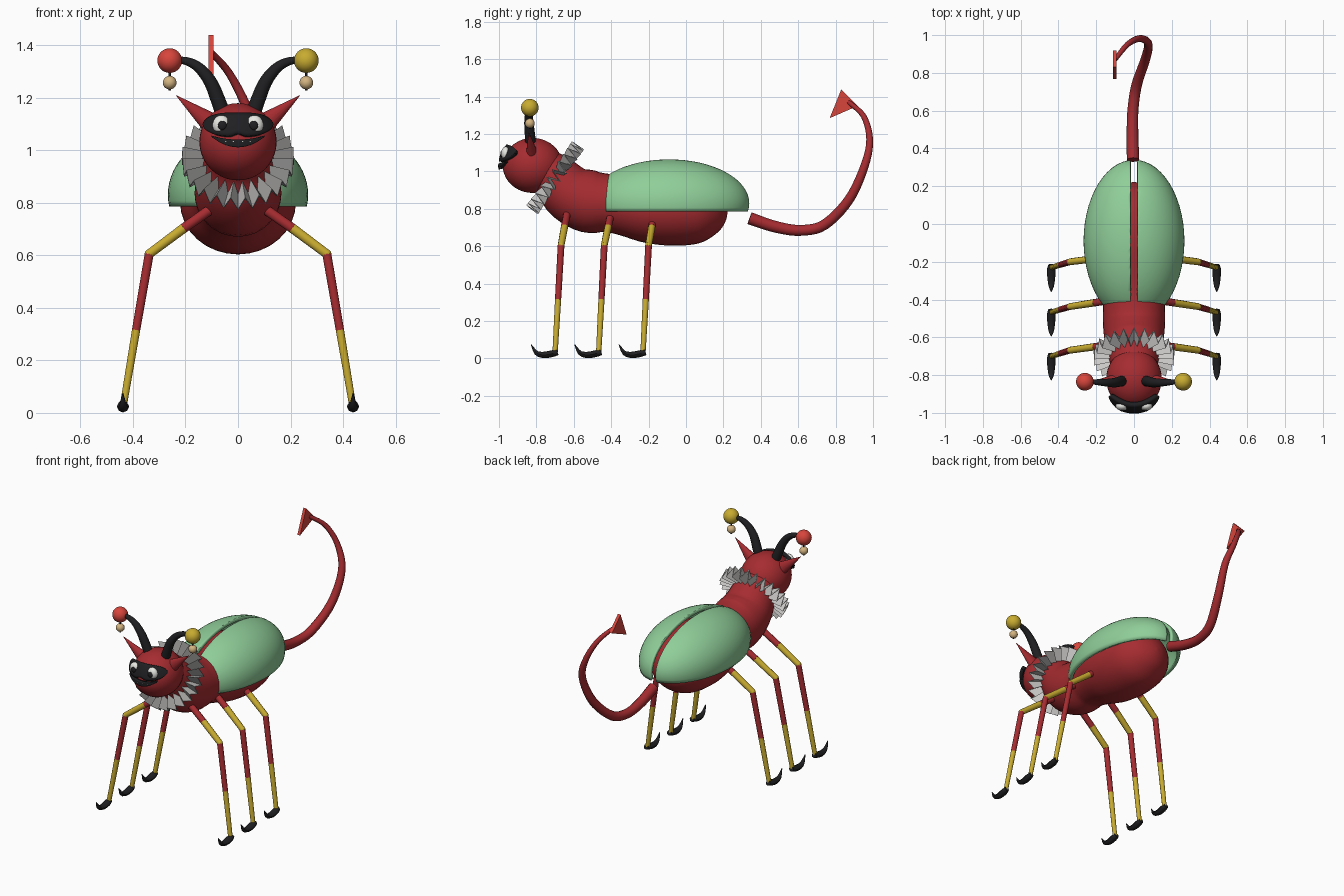
import bpy, bmesh, math
from mathutils import Vector, Matrix

if "Cube" in bpy.data.objects:
    bpy.data.objects.remove(bpy.data.objects["Cube"])


def material(name, r, g, b):
    m = bpy.data.materials.new(name)
    m.diffuse_color = (r, g, b, 1)
    m.use_nodes = True
    m.node_tree.nodes["Principled BSDF"].inputs["Base Color"].default_value = m.diffuse_color
    return m


RED = material("deep red", 0.38, 0.025, 0.03)
CORAL = material("coral red", 0.68, 0.06, 0.045)
GREEN = material("leaf green", 0.28, 0.62, 0.32)
YELLOW = material("mustard yellow", 0.58, 0.41, 0.03)
BLACK = material("soft black", 0.014, 0.014, 0.016)
CLOTH = material("ruff grey", 0.62, 0.61, 0.60)
WHITE = material("white", 0.85, 0.85, 0.82)
TAN = material("tan", 0.66, 0.46, 0.22)


def add(name, verts, faces, mat, angle=35):
    me = bpy.data.meshes.new(name)
    me.from_pydata(verts, [], faces)
    bm = bmesh.new()
    bm.from_mesh(me)
    bmesh.ops.recalc_face_normals(bm, faces=bm.faces)
    bm.to_mesh(me)
    bm.free()
    return link(name, me, mat, angle)


def link(name, me, mat, angle):
    ob = bpy.data.objects.new(name, me)
    bpy.context.collection.objects.link(ob)
    me.materials.append(mat)
    if angle:
        bpy.ops.object.select_all(action='DESELECT')
        ob.select_set(True)
        bpy.context.view_layer.objects.active = ob
        bpy.ops.object.shade_smooth_by_angle(angle=math.radians(angle))
    return ob


def ball(name, c, r, mat, seg=32):
    """Ellipsoid with centre c and radii r."""
    bm = bmesh.new()
    bmesh.ops.create_uvsphere(bm, u_segments=seg, v_segments=seg // 2, radius=1,
                              matrix=Matrix.LocRotScale(Vector(c), None, Vector(r)))
    me = bpy.data.meshes.new(name)
    bm.to_mesh(me)
    bm.free()
    return link(name, me, mat, 60)


def loft(name, pts, mat, sides=12, steps=1, ref=(1, 0, 0), angle=50):
    """Tube through (x, y, z, radius along ref, other radius) stations."""
    path = []
    for i in range(len(pts) - 1):
        p0, p1, p2, p3 = [Vector(pts[min(max(k, 0), len(pts) - 1)])
                          for k in (i - 1, i, i + 1, i + 2)]
        for s in range(steps):
            t = s / steps
            if steps == 1:
                path.append(p1)
            else:
                path.append(0.5 * (2 * p1 + (p2 - p0) * t + (2 * p0 - 5 * p1 + 4 * p2 - p3) * t * t
                                   + (3 * p1 - p0 - 3 * p2 + p3) * t ** 3))
    path.append(Vector(pts[-1]))
    pos = [Vector(p[:3]) for p in path]
    verts, n = [], len(path)
    for i, p in enumerate(path):
        tan = (pos[min(i + 1, n - 1)] - pos[max(i - 1, 0)]).normalized()
        u = Vector(ref)
        u = (u - tan * u.dot(tan)).normalized()
        v = tan.cross(u)
        for k in range(sides):
            a = 2 * math.pi * k / sides
            verts.append(pos[i] + u * (math.cos(a) * p[3]) + v * (math.sin(a) * p[4]))
    faces = [(i * sides + k, i * sides + (k + 1) % sides,
              (i + 1) * sides + (k + 1) % sides, (i + 1) * sides + k)
             for i in range(n - 1) for k in range(sides)]
    faces += [tuple(range(sides)), tuple(range((n - 1) * sides, n * sides))]
    return add(name, verts, faces, mat, angle)


def solidify(ob, thickness, offset):
    m = ob.modifiers.new("thickness", 'SOLIDIFY')
    m.thickness, m.offset = thickness, offset


# Neck, thorax and abdomen
loft("body", [(0, y, z, a, b) for y, z, a, b in (
    (-0.79, 1.03, 0.11, 0.11), (-0.70, 0.965, 0.135, 0.13), (-0.62, 0.885, 0.155, 0.155),
    (-0.52, 0.84, 0.165, 0.168), (-0.42, 0.832, 0.165, 0.155), (-0.33, 0.82, 0.178, 0.163),
    (-0.20, 0.805, 0.21, 0.188), (-0.06, 0.80, 0.22, 0.197), (0.08, 0.79, 0.195, 0.175),
    (0.17, 0.785, 0.13, 0.115), (0.21, 0.784, 0.06, 0.055), (0.222, 0.784, 0.005, 0.005))],
    RED, 32, 4)

# Head
ball("head", (0, -0.82, 1.032), (0.147, 0.16, 0.147), RED, 40)


# Mask and mouth: curved strips wrapped over the face
def face_y(x, z):
    return -0.82 - 0.173 * math.sqrt(max(0, 1 - (x / 0.165) ** 2 - ((z - 1.03) / 0.165) ** 2))


def strip(name, half, top, bottom, mat, thick):
    cols, rows, verts = 33, 7, []
    for i in range(cols):
        u = math.sin((i / (cols - 1) * 2 - 1) * math.pi / 2)
        for j in range(rows):
            z = bottom(u) + (top(u) - bottom(u)) * j / (rows - 1)
            verts.append((u * half, face_y(u * half, z), z))
    faces = [(i * rows + j, (i + 1) * rows + j, (i + 1) * rows + j + 1, i * rows + j + 1)
             for i in range(cols - 1) for j in range(rows - 1)]
    ob = add(name, verts, faces, mat, 60)
    solidify(ob, thick, 0)


def lobe(u):
    return 0.045 * math.sqrt(max(0.0004, 1 - abs(u) ** 3))


strip("mask", 0.126, lambda u: 1.092 + lobe(u),
      lambda u: 1.096 - lobe(u) + 0.012 * max(0, 1 - abs(u) * 4), BLACK, 0.022)
strip("mouth", 0.095, lambda u: 1.04 + 0.014 * u * u,
      lambda u: 1.012 + 0.038 * u * u, BLACK, 0.022)
for x in (-0.045, -0.017, 0.017, 0.045):
    y = face_y(x, 1.03) - 0.006
    loft("tooth", [(x, y, 1.034, 0.007, 0.006), (x, y, 1.014, 0.001, 0.001)], WHITE, 8)


# Flat pleated ruff around the neck
PLEATS = 24
axis = Vector((0, -0.81, 0.58))
up = Vector((0, 0.58, 0.81))
verts = []
for k in range(PLEATS * 2):
    a = math.pi * k / PLEATS
    side = 1 if k % 2 else -1
    for r, amp in ((0.12, 0.022), (0.213, 0.036)):
        verts.append(Vector((0, -0.70, 0.967)) + r * (Vector((1, 0, 0)) * math.cos(a) + up * math.sin(a))
                     + axis * side * amp)
N = PLEATS * 4
ruff = add("ruff", verts, [(i, i + 1, (i + 3) % N, (i + 2) % N) for i in range(0, N, 2)], CLOTH, 0)
solidify(ruff, 0.008, 0)

# Tail and flat arrow tip
loft("tail", [(x, y, z, r, r) for x, y, z, r in (
    (-0.005, 0.34, 0.75, 0.033), (-0.008, 0.475, 0.705, 0.031), (-0.005, 0.61, 0.685, 0.029),
    (0.015, 0.74, 0.715, 0.028), (0.06, 0.872, 0.85, 0.026), (0.075, 0.955, 1.03, 0.022),
    (0.03, 0.982, 1.17, 0.018), (-0.035, 0.95, 1.295, 0.015), (-0.10, 0.87, 1.37, 0.012))],
    RED, 12, 5)
tri = ((0.83, 1.438), (0.918, 1.35), (0.768, 1.285))
add("tail_tip", [(x, y, z) for x in (-0.112, -0.093) for y, z in tri],
    [(0, 1, 2), (3, 4, 5), (0, 1, 4, 3), (1, 2, 5, 4), (2, 0, 3, 5)], CORAL, 0)

for s in (-1, 1):
    # Wing case: half ellipsoid shell, cut flat below, in front and at the seam
    bm = bmesh.new()
    bmesh.ops.create_uvsphere(bm, u_segments=56, v_segments=32, radius=1, matrix=Matrix.LocRotScale(
        Vector((0, -0.09, 0.83)), None, Vector((0.267, 0.43, 0.235))))
    for co, no in (((0.018 * s, 0, 0), (s, 0, 0)), ((0, 0, 0.785), (0, 0, 1)), ((0, -0.442, 0), (0, 1, 0))):
        bmesh.ops.bisect_plane(bm, geom=bm.verts[:] + bm.edges[:] + bm.faces[:], plane_co=co,
                               plane_no=no, clear_inner=True)
    me = bpy.data.meshes.new("wing_case")
    bm.to_mesh(me)
    bm.free()
    solidify(link("wing_case", me, GREEN, 50), 0.02, -1)

    # Eyes
    ey = face_y(0.063, 1.096)
    ball("eye", (0.063 * s, ey, 1.096), (0.034, 0.024, 0.037), WHITE, 24)
    ball("pupil", (0.06 * s, ey - 0.02, 1.094), (0.017, 0.009, 0.018), BLACK, 16)

    # Ears
    loft("ear", [(0.10 * s, -0.825, 1.10, 0.03, 0.042), (0.235 * s, -0.84, 1.208, 0.001, 0.001)],
         RED, 16, 1, (0, 1, 0))

    # Horns with hanging bells
    loft("horn", [(x * s, y, z, r, r) for x, y, z, r in (
        (0.055, -0.83, 1.13, 0.028), (0.072, -0.833, 1.18, 0.028), (0.105, -0.84, 1.26, 0.025),
        (0.15, -0.84, 1.315, 0.020), (0.20, -0.837, 1.34, 0.015), (0.25, -0.835, 1.343, 0.010))],
        BLACK, 12, 4, (0, 1, 0))
    ball("horn_ball", (0.26 * s, -0.835, 1.341), (0.047,) * 3, YELLOW if s > 0 else CORAL)
    loft("bell_cord", [(0.26 * s, -0.835, 1.30, 0.005, 0.005), (0.26 * s, -0.835, 1.227, 0.004, 0.004)],
         BLACK, 8)
    ball("bell", (0.26 * s, -0.835, 1.257), (0.026,) * 3, TAN, 20)

    # Three legs per side, each in four bands with a hooked foot
    for hip_y, knee_y, foot_y in ((-0.635, -0.668, -0.70), (-0.40, -0.437, -0.467), (-0.17, -0.2, -0.23)):
        def mix(t, a, b):
            return a + (b - a) * t
        joints = [(0.10, hip_y, 0.778, 0.020), (0.208, mix(0.45, hip_y, knee_y), 0.702, 0.0195),
                  (0.338, knee_y, 0.605, 0.018), (0.388, mix(0.5, knee_y, foot_y), 0.315, 0.0165),
                  (0.436, foot_y, 0.03, 0.014)]
        bands = (("upper_leg_red", RED), ("upper_leg_yellow", YELLOW),
                 ("lower_leg_red", RED), ("lower_leg_yellow", YELLOW))
        for (name, mat), p, q in zip(bands, joints, joints[1:]):
            loft(name, [(x * s, y, z, r, r) for x, y, z, r in (p, q)], mat, 10, 1, (0, 1, 0))
        ball("knee", (0.338 * s, knee_y, 0.605), (0.018,) * 3, YELLOW, 12)
        loft("claw", [(0.438 * s, foot_y + y, z, r, h) for y, z, r, h in (
            (0.014, 0.034, 0.016, 0.016), (-0.015, 0.026, 0.023, 0.018), (-0.06, 0.019, 0.020, 0.017),
            (-0.10, 0.030, 0.014, 0.012), (-0.128, 0.075, 0.002, 0.002))], BLACK, 8, 3)
